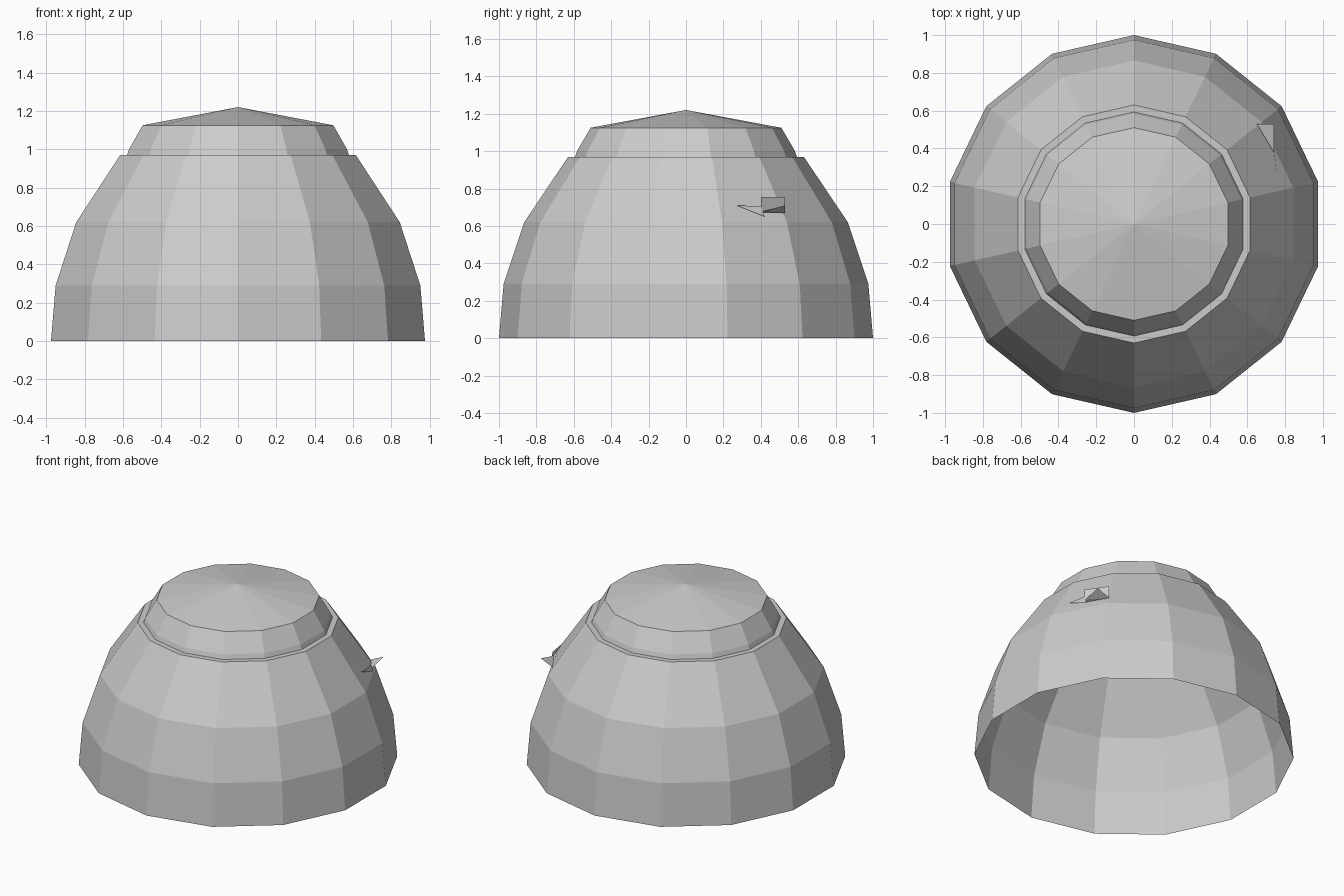
import bpy
import bmesh
from math import cos, sin, pi

SIDES = 14

if "Cube" in bpy.data.objects:
    bpy.data.objects.remove(bpy.data.objects["Cube"], do_unlink=True)

grey = bpy.data.materials.new("plain_grey")
grey.use_nodes = True
colour = (0.6, 0.6, 0.6, 1)
grey.diffuse_color = colour
grey.node_tree.nodes["Principled BSDF"].inputs["Base Color"].default_value = colour


def finish(name, bm):
    mesh = bpy.data.meshes.new(name)
    bm.to_mesh(mesh)
    bm.free()
    mesh.materials.append(grey)
    obj = bpy.data.objects.new(name, mesh)
    bpy.context.collection.objects.link(obj)
    return obj


def lathe(name, profile, apex=None):
    """Faceted open shell from (radius, height) pairs, with an optional apex."""
    bm = bmesh.new()
    angles = [pi / 2 + 2 * pi * i / SIDES for i in range(SIDES)]
    rings = [[bm.verts.new((r * cos(a), r * sin(a), z)) for a in angles]
             for r, z in profile]
    for low, high in zip(rings, rings[1:]):
        for i in range(SIDES):
            j = (i + 1) % SIDES
            bm.faces.new((low[i], low[j], high[j], high[i]))
    if apex is not None:
        tip = bm.verts.new((0, 0, apex))
        for i in range(SIDES):
            bm.faces.new((rings[-1][i], rings[-1][(i + 1) % SIDES], tip))
    return finish(name, bm)


def sheet(name, points):
    bm = bmesh.new()
    bm.faces.new([bm.verts.new(p) for p in points])
    return finish(name, bm)


# Hollow dome wall with a narrow flat ledge at the top
lathe("dome_wall", [(1, 0), (0.975, 0.29), (0.865, 0.62), (0.63, 0.97), (0.593, 0.97)])

# Cap with a short collar, sloping sides and a low pointed roof
lathe("dome_cap", [(0.593, 0.97), (0.583, 1.0), (0.51, 1.125)], apex=1.22)

# Small broken bracket of thin sheets on the left side
sheet("bracket_plate", [(0.74, 0.40, 0.67), (0.65, 0.53, 0.67),
                        (0.65, 0.53, 0.755), (0.74, 0.40, 0.755)])
sheet("bracket_shelf", [(0.65, 0.53, 0.67), (0.74, 0.38, 0.67), (0.74, 0.53, 0.71)])
sheet("bracket_flap", [(0.755, 0.27, 0.71), (0.74, 0.42, 0.65), (0.74, 0.40, 0.705)])
